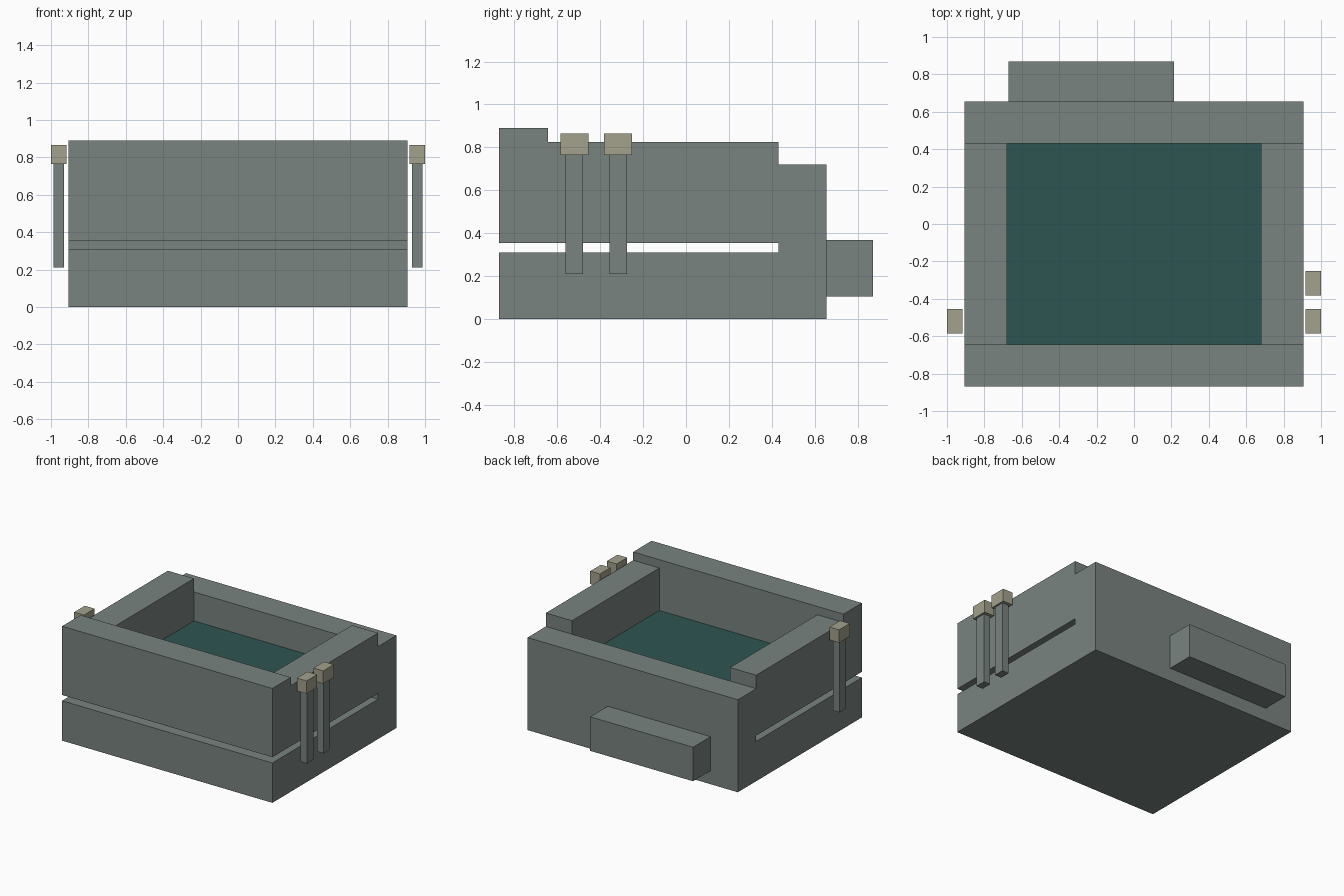
import bpy
import bmesh
from mathutils import Vector

default = bpy.data.objects.get("Cube")
if default:
    bpy.data.objects.remove(default, do_unlink=True)


def material(name, color):
    mat = bpy.data.materials.new(name)
    mat.use_nodes = True
    mat.diffuse_color = (*color, 1)
    mat.node_tree.nodes["Principled BSDF"].inputs["Base Color"].default_value = (*color, 1)
    return mat


grey = material("grey green", (0.188, 0.227, 0.209))
teal = material("dark teal", (0.026, 0.091, 0.085))
beige = material("dull beige", (0.366, 0.356, 0.262))


def finish(name, bm, mat):
    bmesh.ops.recalc_face_normals(bm, faces=bm.faces)
    mesh = bpy.data.meshes.new(name)
    bm.to_mesh(mesh)
    bm.free()
    mesh.materials.append(mat)
    obj = bpy.data.objects.new(name, mesh)
    bpy.context.collection.objects.link(obj)
    return obj


def box(name, xs, ys, zs, mat):
    """Box between low and high limits on each axis."""
    bm = bmesh.new()
    bmesh.ops.create_cube(bm, size=1)
    spans = (xs, ys, zs)
    for v in bm.verts:
        v.co = Vector([s[0] if c < 0 else s[1] for c, s in zip(v.co, spans)])
    return finish(name, bm, mat)


# Main dimensions
half_width, inner_half = 0.905, 0.68
front, back = -0.87, 0.655
inner_front, inner_back = -0.643, 0.43
slot_low, slot_high = 0.31, 0.355
floor_z = 0.487

# Body: stepped side profile with the long slot, extruded across the width
profile = [
    (front, 0), (back, 0), (back, 0.72), (inner_back, 0.72),
    (inner_back, 0.825), (inner_front, 0.825), (inner_front, 0.89),
    (front, 0.89), (front, slot_high), (inner_back, slot_high),
    (inner_back, slot_low), (front, slot_low),
]
bm = bmesh.new()
side = bm.faces.new([bm.verts.new((-half_width, y, z)) for y, z in profile])
extruded = bmesh.ops.extrude_face_region(bm, geom=[side])["geom"]
bmesh.ops.translate(bm, vec=(2 * half_width, 0, 0),
                    verts=[g for g in extruded if isinstance(g, bmesh.types.BMVert)])
body = finish("body", bm, grey)

# Open recess in the top
cutter = box("recess_cutter", (-inner_half, inner_half), (inner_front, inner_back),
             (floor_z, 1.2), grey)
cutter.hide_render = True
recess = body.modifiers.new("recess", "BOOLEAN")
recess.operation = "DIFFERENCE"
recess.solver = "EXACT"
recess.object = cutter
bpy.context.view_layer.objects.active = body
bpy.ops.object.modifier_apply(modifier=recess.name)
bpy.data.objects.remove(cutter, do_unlink=True)

# Coloured floor of the recess
box("recess_floor", (-inner_half, inner_half), (inner_front, inner_back),
    (floor_z, floor_z + 0.008), teal)

# Box on the back, off centre
box("back_box", (-0.67, 0.215), (back, 0.87), (0.105, 0.37), grey)


# Side levers: a thin shaft with a wider cap
def lever(name, x, y):
    for part, hx, hy, zs, mat in (
        ("shaft", 0.028, 0.041, (0.21, 0.765), grey),
        ("cap", 0.042, 0.065, (0.765, 0.865), beige),
    ):
        box(f"{name}_{part}", (x - hx, x + hx), (y - hy, y + hy), zs, mat)


lever("left_front_lever", 0.958, -0.52)
lever("left_rear_lever", 0.958, -0.316)
lever("right_lever", -0.958, -0.52)
